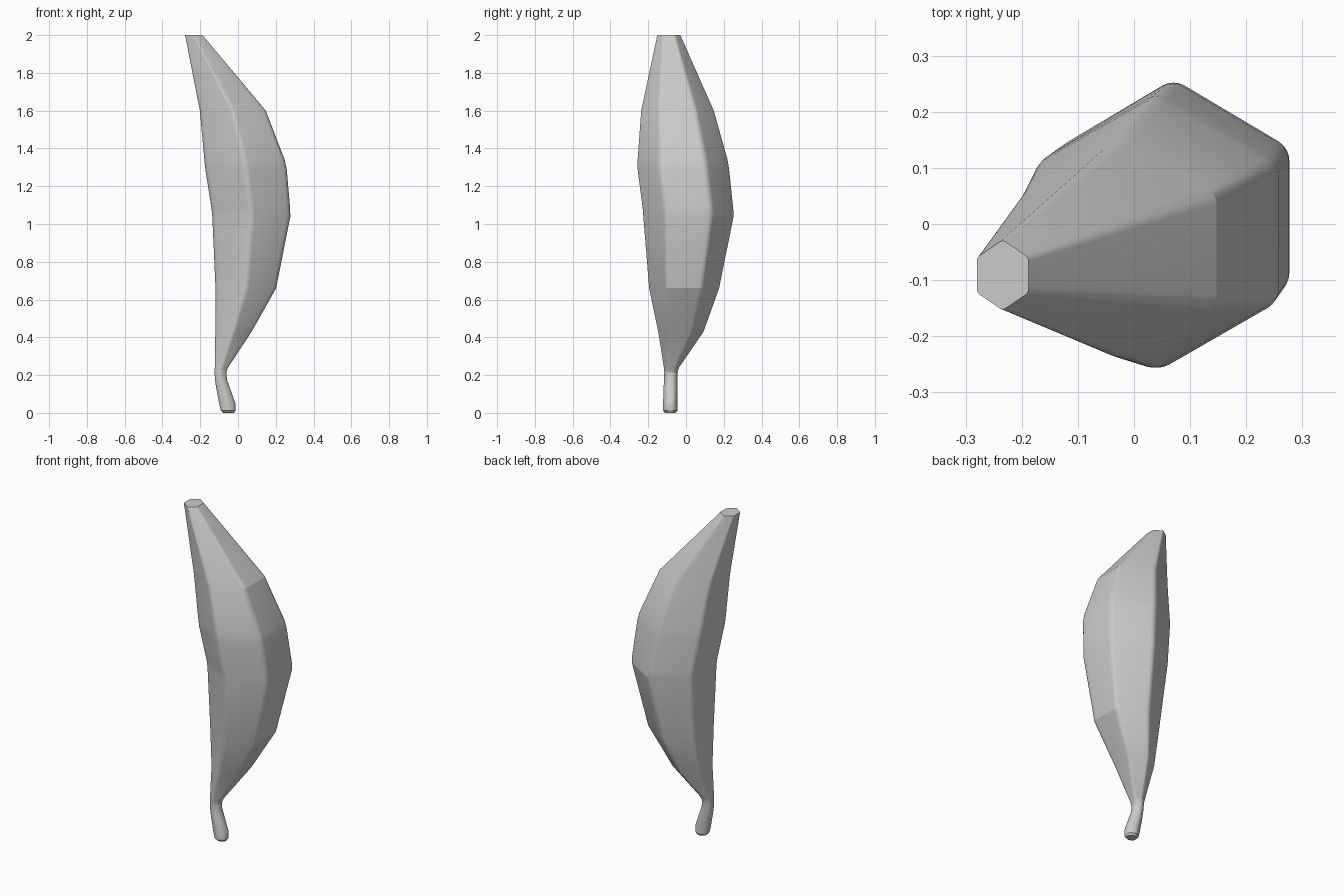
import bpy, bmesh, math

if "Cube" in bpy.data.objects:
    bpy.data.objects.remove(bpy.data.objects["Cube"])

# Banana sections: z, x min, x max, y min, y max, corner rounding radius
SECTIONS = [
    (0.000, -0.080, -0.022, -0.110, -0.055, 0.022),
    (0.012, -0.091, -0.014, -0.121, -0.045, 0.030),
    (0.050, -0.100, -0.014, -0.121, -0.045, 0.030),
    (0.130, -0.115, -0.042, -0.119, -0.045, 0.028),
    (0.175, -0.122, -0.058, -0.116, -0.046, 0.024),
    (0.215, -0.124, -0.062, -0.115, -0.045, 0.020),
    (0.240, -0.123, -0.053, -0.117, -0.037, 0.018),
    (0.430, -0.120, 0.072, -0.147, 0.093, 0.022),
    (0.660, -0.119, 0.202, -0.195, 0.175, 0.035),
    (1.040, -0.136, 0.277, -0.226, 0.252, 0.040),
    (1.080, -0.140, 0.276, -0.229, 0.250, 0.040),
    (1.290, -0.173, 0.258, -0.256, 0.228, 0.040),
    (1.340, -0.178, 0.247, -0.256, 0.220, 0.040),
    (1.600, -0.202, 0.147, -0.237, 0.147, 0.030),
    (2.000, -0.280, -0.188, -0.152, -0.030, 0.010),
]
STEPS = 4


def hex_ring(bm, z, x0, x1, y0, y1, r):
    """Hexagon with rounded corners, flat sides toward +x and -x."""
    cx, cy = (x0 + x1) / 2, (y0 + y1) / 2
    c30 = math.cos(math.radians(30))
    apothem = (x1 - x0) / 2
    r = min(r, apothem * 0.95)
    reach = (apothem - r) / c30            # centre to fillet centre
    stretch = (y1 - y0) / 2 / (reach + r)  # fit the measured depth
    ring = []
    for k in range(6):
        a = math.radians(30 + 60 * k)
        for s in range(STEPS + 1):
            b = a + math.radians(-30 + 60 * s / STEPS)
            ring.append(bm.verts.new((
                cx + reach * math.cos(a) + r * math.cos(b),
                cy + stretch * (reach * math.sin(a) + r * math.sin(b)), z)))
    return ring


# Loft the sections into one closed body with stem
bm = bmesh.new()
rings = [hex_ring(bm, *s) for s in SECTIONS]
for lo, hi in zip(rings, rings[1:]):
    n = len(lo)
    for i in range(n):
        j = (i + 1) % n
        bm.faces.new((lo[i], lo[j], hi[j], hi[i]))
bm.faces.new(rings[0][::-1])
bm.faces.new(rings[-1])
bmesh.ops.recalc_face_normals(bm, faces=bm.faces[:])

mesh = bpy.data.meshes.new("banana")
bm.to_mesh(mesh)
bm.free()
banana = bpy.data.objects.new("banana", mesh)
bpy.context.collection.objects.link(banana)

# Smooth rounded edges, crisp section creases
bpy.context.view_layer.objects.active = banana
banana.select_set(True)
bpy.ops.object.shade_smooth_by_angle(angle=math.radians(16))
